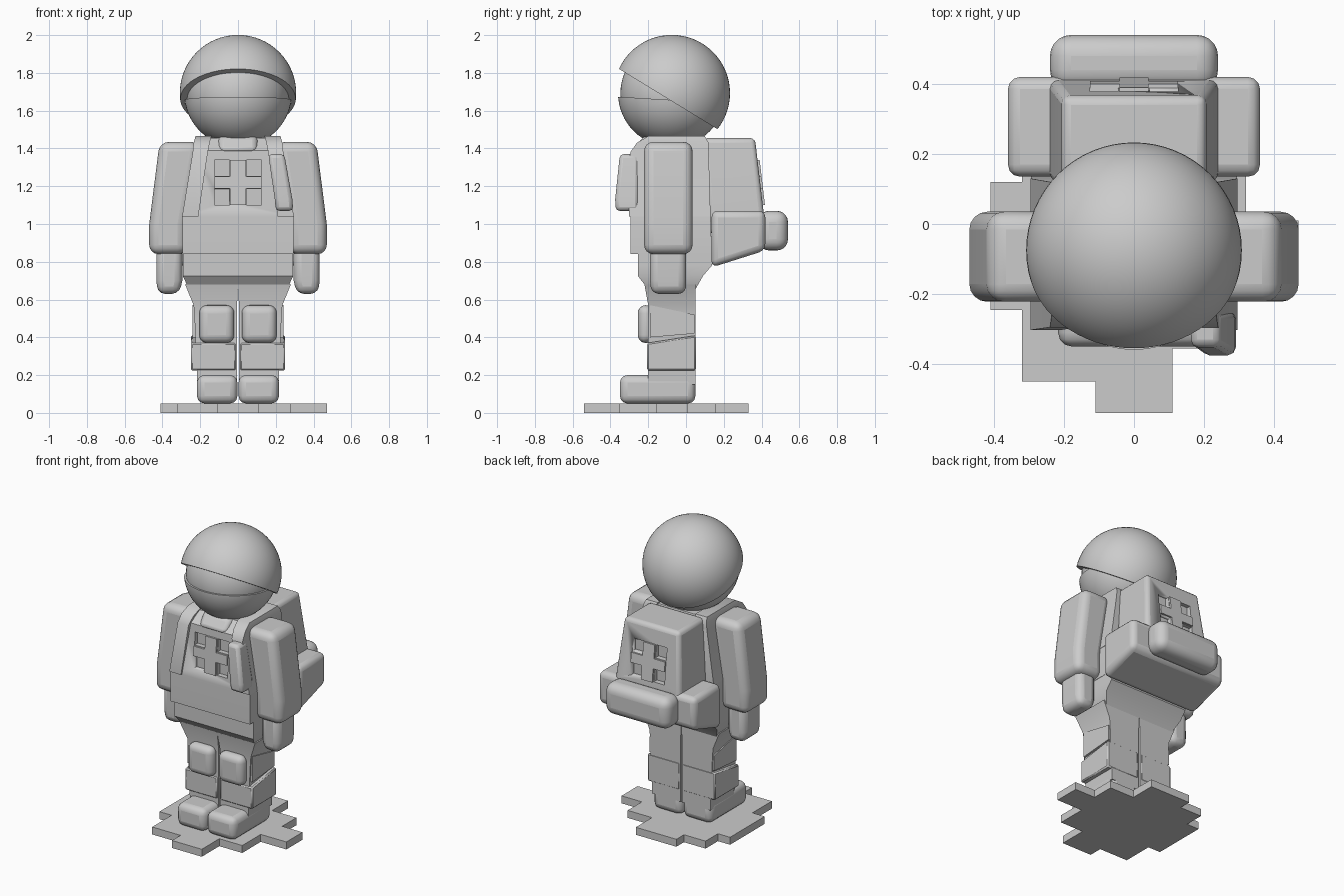
import bpy, bmesh, math
from mathutils import Vector

old = bpy.data.objects.get("Cube")
if old:
    bpy.data.objects.remove(old, do_unlink=True)

grey = bpy.data.materials.new("light_grey")
grey.use_nodes = True
grey.diffuse_color = (0.6, 0.6, 0.6, 1)
grey.node_tree.nodes["Principled BSDF"].inputs["Base Color"].default_value = (0.6, 0.6, 0.6, 1)


def finish(name, bm, bevel=0, segments=3, smooth=True):
    bmesh.ops.recalc_face_normals(bm, faces=bm.faces)
    mesh = bpy.data.meshes.new(name)
    bm.to_mesh(mesh)
    bm.free()
    mesh.materials.append(grey)
    ob = bpy.data.objects.new(name, mesh)
    bpy.context.collection.objects.link(ob)
    if bevel:
        mod = ob.modifiers.new("rounding", "BEVEL")
        mod.width, mod.segments, mod.angle_limit = bevel, segments, math.radians(40)
    if smooth:
        bpy.ops.object.select_all(action="DESELECT")
        ob.select_set(True)
        bpy.context.view_layer.objects.active = ob
        bpy.ops.object.shade_smooth_by_angle(angle=math.radians(35))
    return ob


def loft(name, levels, side=1, bevel=0, segments=3):
    """Stack of rectangles, each (z, x0, x1, y0, y1), joined into a solid."""
    bm = bmesh.new()
    rings = [[bm.verts.new((side * x, y, z)) for x, y in
              ((x0, y0), (x1, y0), (x1, y1), (x0, y1))]
             for z, x0, x1, y0, y1 in levels]
    bm.faces.new(rings[0])
    bm.faces.new(rings[-1])
    for a, b in zip(rings, rings[1:]):
        for i in range(4):
            j = (i + 1) % 4
            bm.faces.new((a[i], a[j], b[j], b[i]))
    return finish(name, bm, bevel, segments)


def extrude(name, outline, axis, start, end, bevel=0, segments=3):
    """Prism from an outline; axis x uses (y, z) points, axis z uses (x, y)."""
    bm = bmesh.new()
    place = (lambda p, d: (d, *p)) if axis == "x" else (lambda p, d: (*p, d))
    face = bm.faces.new([bm.verts.new(place(p, start)) for p in outline])
    move = Vector(place((0, 0), end - start))
    new = bmesh.ops.extrude_face_region(bm, geom=[face])["geom"]
    bmesh.ops.translate(bm, vec=move, verts=[v for v in new if isinstance(v, bmesh.types.BMVert)])
    return finish(name, bm, bevel, segments)


def ball(name, radius, cut=None, normal=None):
    """Sphere at the head centre, optionally keeping only one side of a plane."""
    bm = bmesh.new()
    bmesh.ops.create_uvsphere(bm, u_segments=64, v_segments=32, radius=radius)
    bmesh.ops.translate(bm, vec=(0, -0.075, 1.693), verts=bm.verts)
    if cut:
        geom = bm.verts[:] + bm.edges[:] + bm.faces[:]
        res = bmesh.ops.bisect_plane(bm, geom=geom, plane_co=cut, plane_no=normal, clear_inner=True)
        edges = [e for e in res["geom_cut"] if isinstance(e, bmesh.types.BMEdge)]
        bmesh.ops.contextual_create(bm, geom=edges)
    return finish(name, bm)


def cross_panel(name, target, y_top, y_low, out):
    """Four sunken squares around a slightly raised cross."""
    z0, z1 = 1.10, 1.34
    for x in (-0.085, 0.085):
        for z in (z0 + 0.043, z1 - 0.043):
            y = y_low + (y_top - y_low) * (z - z0) / (z1 - z0)
            cutter = loft(name + "_cutter", [(z + d, x - 0.04, x + 0.04, y - 0.03, y + 0.03)
                                             for d in (-0.042, 0.042)])
            cutter.hide_render = True
            cutter.hide_set(True)
            cutter.display_type = "WIRE"
            mod = target.modifiers.new("sunken_square", "BOOLEAN")
            mod.object, mod.operation, mod.solver = cutter, "DIFFERENCE", "EXACT"
    for part, w, lo, hi in (("upright", 0.042, z0, z1), ("bar", 0.125, 1.188, 1.252)):
        levels = []
        for z in (lo, hi):
            y = y_low + (y_top - y_low) * (z - z0) / (z1 - z0)
            levels.append((z, -w, w, *sorted((y + out, y - out * 2))))
        loft(f"{name}_{part}", levels)


# Stepped base slab
extrude("base", [(-.11, -.54), (.11, -.54), (.11, -.355), (.28, -.355), (.28, -.16), (.47, -.16),
                 (.47, .01), (.32, .01), (.32, .16), (.14, .16), (.14, .33), (-.16, .33),
                 (-.16, .25), (-.32, .25), (-.32, .12), (-.41, .12), (-.41, -.245),
                 (-.32, -.245), (-.32, -.45), (-.11, -.45)], "z", 0, .05)

# Paired limbs
for side, word in ((1, "left"), (-1, "right")):
    loft(word + "_boot", [(.05, .003, .217, -.35, .05), (.2, .003, .217, -.35, .05)], side, .04)
    loft(word + "_leg", [(.15, .005, .215, -.2, .05), (.5, .005, .23, -.2, .05),
                         (.57, .005, .235, -.2, .05), (.68, 0, .28, -.22, .05)], side)
    a, b = sorted((side * .01, side * .25))
    extrude(word + "_shin_guard", [(-.206, .225), (.052, .225), (.052, .41), (-.206, .37)],
            "x", a, b, .008, 1)
    loft(word + "_knee_pad", [(.37, .02, .205, -.255, -.17), (.57, .02, .205, -.255, -.17)],
         side, .05, 5)
    extrude(word + "_thigh_pad", [(-.19, .40), (.045, .42), (.045, .52), (-.19, .57)],
            "x", side * .12, side * .24)
    loft(word + "_arm", [(.84, .27, .47, -.222, .035), (1.0, .27, .47, -.222, .035),
                         (1.435, .2, .415, -.222, .035)], side, .05, 4)
    loft(word + "_hand", [(.63, .31, .425, -.185, .0), (.70, .295, .432, -.19, .0),
                          (.88, .295, .432, -.19, .0)], side, .04, 3)
    loft(word + "_strap", [(1.04, .21, .296, -.303, .13), (1.38, .16, .24, -.295, .12),
                           (1.43, .15, .235, -.26, .12), (1.465, .14, .225, -.2, .1)], side)

# Body
loft("hips", [(.655, -.26, .26, -.2, .05), (.725, -.292, .292, -.255, .09),
              (.78, -.292, .292, -.255, .137), (.85, -.292, .292, -.255, .137)])
vest = loft("vest", [(.84, -.294, .294, -.295, .137), (1.04, -.294, .294, -.293, .13),
                     (1.39, -.238, .238, -.272, .12), (1.455, -.22, .22, -.2, .09)])
cross_panel("chest_cross", vest, -.275, -.289, -.012)
extrude("belt_point", [(-.255, .73), (-.2, .66), (-.15, .66), (-.15, .73)], "x", -.14, .14)
loft("collar", [(1.385, -.105, .105, -.287, -.1), (1.47, -.105, .105, -.22, -.05)], 1, .03)
loft("strap_pouch", [(1.07, .2, .292, -.372, -.25), (1.13, .195, .288, -.375, -.25),
                     (1.37, .16, .245, -.35, -.25)], 1, .02, 2)

# Backpack
pack = loft("backpack", [(.95, -.24, .24, .12, .42), (1.07, -.24, .24, .12, .41),
                         (1.455, -.205, .205, .09, .365)], 1, .025)
cross_panel("pack_cross", pack, .378, .406, .012)
extrude("pack_pockets", [(.135, .77), (.42, .86), (.42, 1.07), (.135, 1.07)], "x", -.36, .36, .035)
extrude("bed_roll", [(.38, .86), (.54, .86), (.54, 1.07), (.38, 1.07)], "x", -.24, .24, .06, 5)

# Head: glass, chin guard and outer shell cut along a slanted plane
ball("visor", .272)
ball("chin_guard", .285, (0, 0, 1.652), (0, -.06, -1))
ball("helmet_shell", .308, (0, -.103, 1.667), (0, .52, .85))
